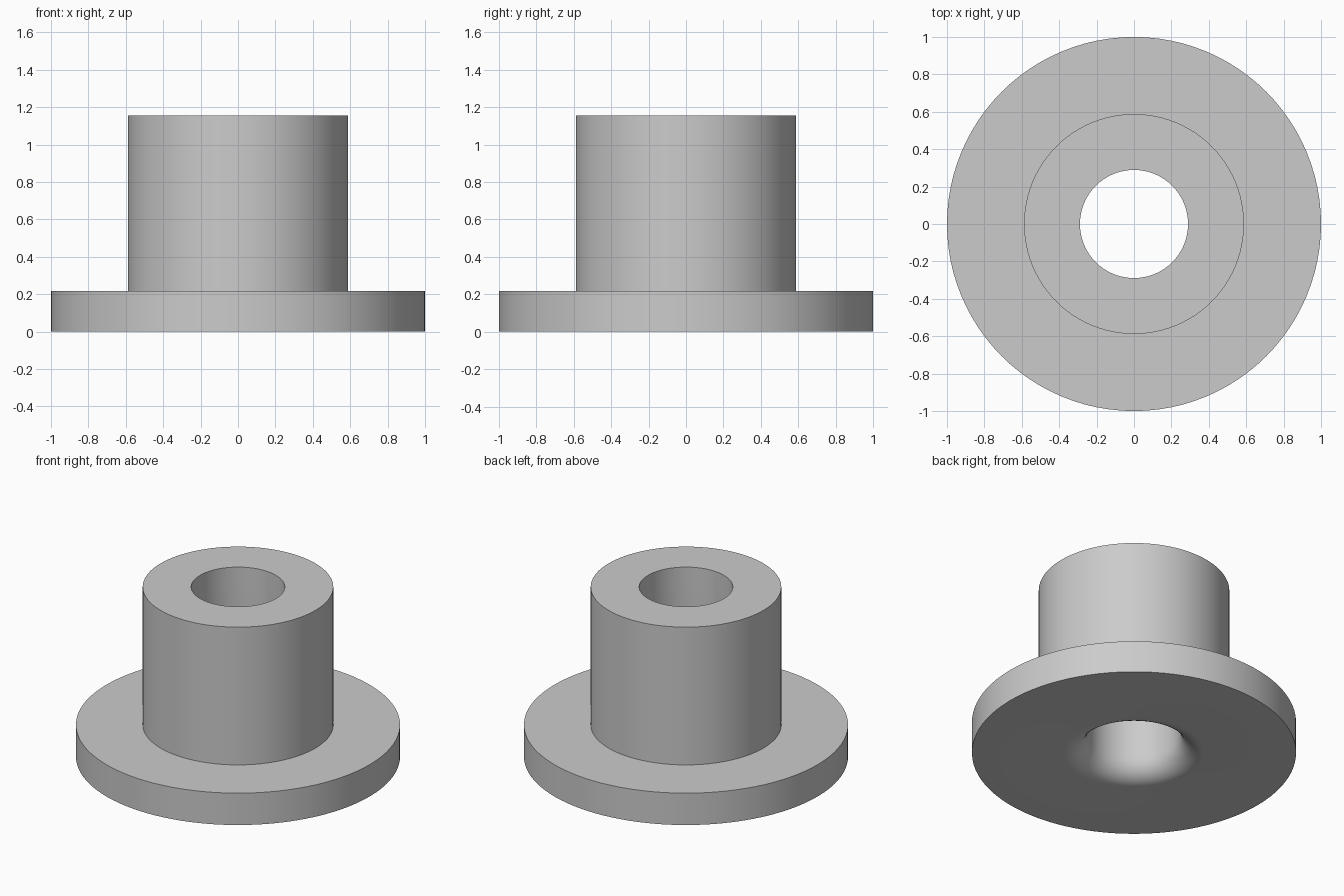
import bpy
import bmesh
import math
from mathutils import Matrix, Vector

cube = bpy.data.objects.get("Cube")
if cube:
    bpy.data.objects.remove(cube, do_unlink=True)

FLANGE_R, SLEEVE_R, BORE_R = 1.0, 0.588, 0.289
FLANGE_H, TOTAL_H, FILLET = 0.217, 1.155, 0.145
SEGMENTS, FILLET_STEPS = 96, 10

# Plain grey metal
grey = bpy.data.materials.new("grey_metal")
grey.use_nodes = True
colour = (0.6, 0.6, 0.6, 1)
grey.diffuse_color = colour
grey.node_tree.nodes["Principled BSDF"].inputs["Base Color"].default_value = colour

# Rounded mouth of the bore on the underside, from the bore out to the flat base
profile = []
for i in range(FILLET_STEPS + 1):
    a = math.pi / 2 * i / FILLET_STEPS
    profile.append((BORE_R + FILLET * (1 - math.cos(a)), FILLET * (1 - math.sin(a))))

# Flange, sleeve and top rim
profile += [(FLANGE_R, 0), (FLANGE_R, FLANGE_H), (SLEEVE_R, FLANGE_H),
            (SLEEVE_R, TOTAL_H), (BORE_R, TOTAL_H)]

# Revolve the closed profile around the z axis
bm = bmesh.new()
rings = []
for s in range(SEGMENTS):
    turn = Matrix.Rotation(2 * math.pi * s / SEGMENTS, 3, "Z")
    rings.append([bm.verts.new(turn @ Vector((r, 0, z))) for r, z in profile])
n = len(profile)
for s, ring in enumerate(rings):
    following = rings[(s + 1) % SEGMENTS]
    for i in range(n):
        j = (i + 1) % n
        bm.faces.new((ring[i], following[i], following[j], ring[j]))
bmesh.ops.recalc_face_normals(bm, faces=bm.faces)

mesh = bpy.data.meshes.new("flanged_bushing")
bm.to_mesh(mesh)
bm.free()
mesh.materials.append(grey)
bushing = bpy.data.objects.new("flanged_bushing", mesh)
bpy.context.collection.objects.link(bushing)

# Smooth round walls, crisp rims
bpy.ops.object.select_all(action="DESELECT")
bushing.select_set(True)
bpy.context.view_layer.objects.active = bushing
bpy.ops.object.shade_smooth_by_angle(angle=math.radians(30))
